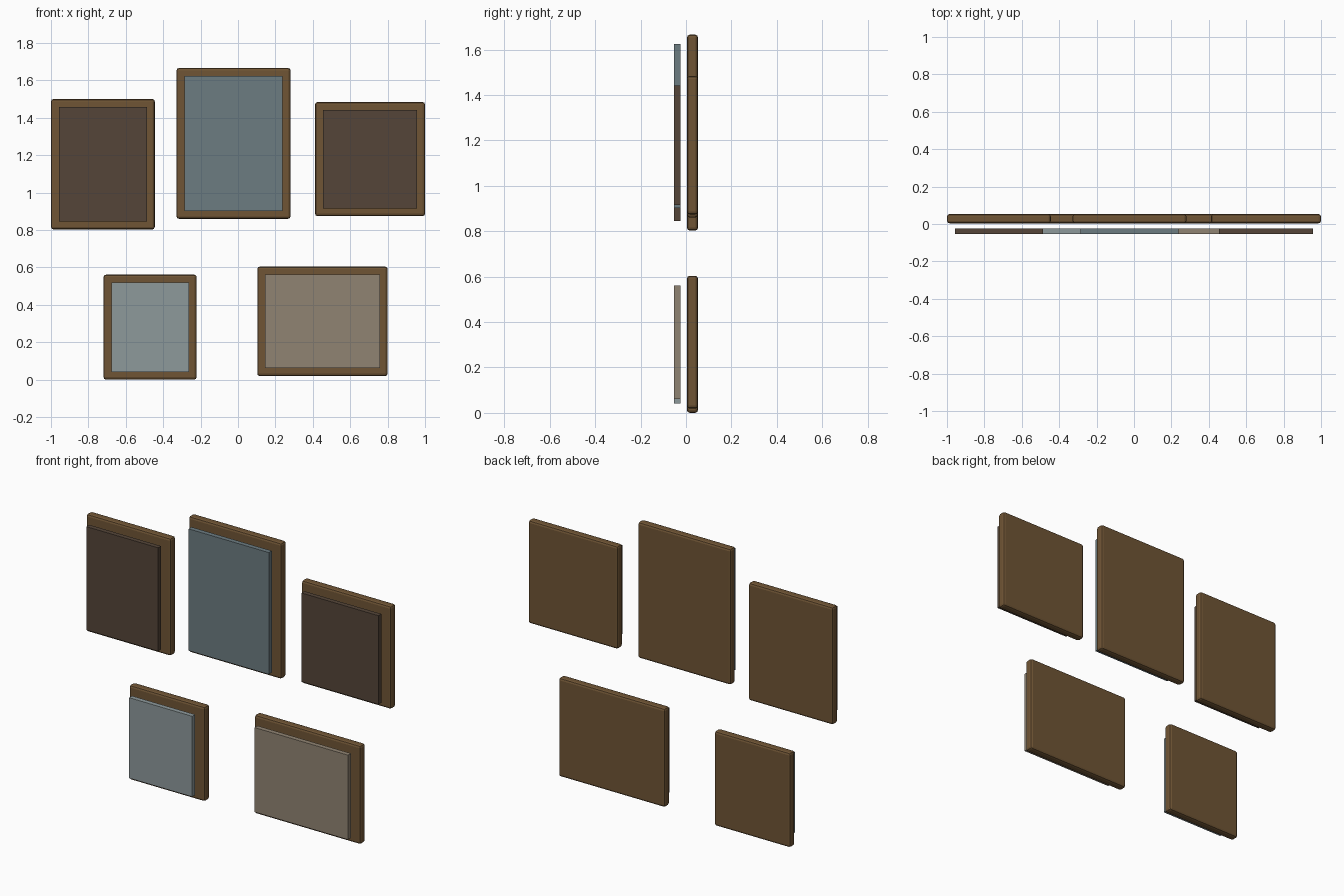
import bpy

if "Cube" in bpy.data.objects:
    bpy.data.objects.remove(bpy.data.objects["Cube"])


def material(name, color):
    m = bpy.data.materials.new(name)
    m.diffuse_color = (*color, 1)
    m.use_nodes = True
    m.node_tree.nodes["Principled BSDF"].inputs["Base Color"].default_value = m.diffuse_color
    return m


def slab(name, x0, x1, y0, y1, z0, z1, mat, bevel=0):
    """Axis-aligned box, optionally with softened edges."""
    bpy.ops.mesh.primitive_cube_add(
        size=1, location=((x0 + x1) / 2, (y0 + y1) / 2, (z0 + z1) / 2))
    ob = bpy.context.object
    ob.name = name
    ob.scale = (x1 - x0, y1 - y0, z1 - z0)
    bpy.ops.object.transform_apply(location=False, rotation=False, scale=True)
    ob.data.materials.append(mat)
    if bevel:
        mod = ob.modifiers.new("soft_edges", 'BEVEL')
        mod.width = bevel
        mod.segments = 2
    return ob


wood = material("wood", (0.16, 0.09, 0.035))
dark = material("dark_canvas", (0.09, 0.06, 0.04))
blue = material("blue_canvas", (0.15, 0.20, 0.22))
pale = material("pale_canvas", (0.27, 0.32, 0.33))
tan = material("tan_canvas", (0.28, 0.23, 0.17))

# Picture layout: name, outer x range, outer z range, canvas material
pictures = [
    ("upper_left", -1.0, -0.445, 0.803, 1.50, dark),
    ("upper_middle", -0.329, 0.281, 0.86, 1.666, blue),
    ("upper_right", 0.412, 1.0, 0.874, 1.484, dark),
    ("lower_left", -0.719, -0.221, 0.0, 0.561, pale),
    ("lower_right", 0.103, 0.80, 0.019, 0.604, tan),
]
BORDER = 0.042

for name, x0, x1, z0, z1, canvas in pictures:
    # Backing frame with softened edges
    slab(name + "_frame", x0, x1, 0.004, 0.053, z0, z1, wood, 0.013)
    # Canvas panel held in front of the frame
    slab(name + "_canvas", x0 + BORDER, x1 - BORDER, -0.053, -0.025,
         z0 + BORDER, z1 - BORDER, canvas)
